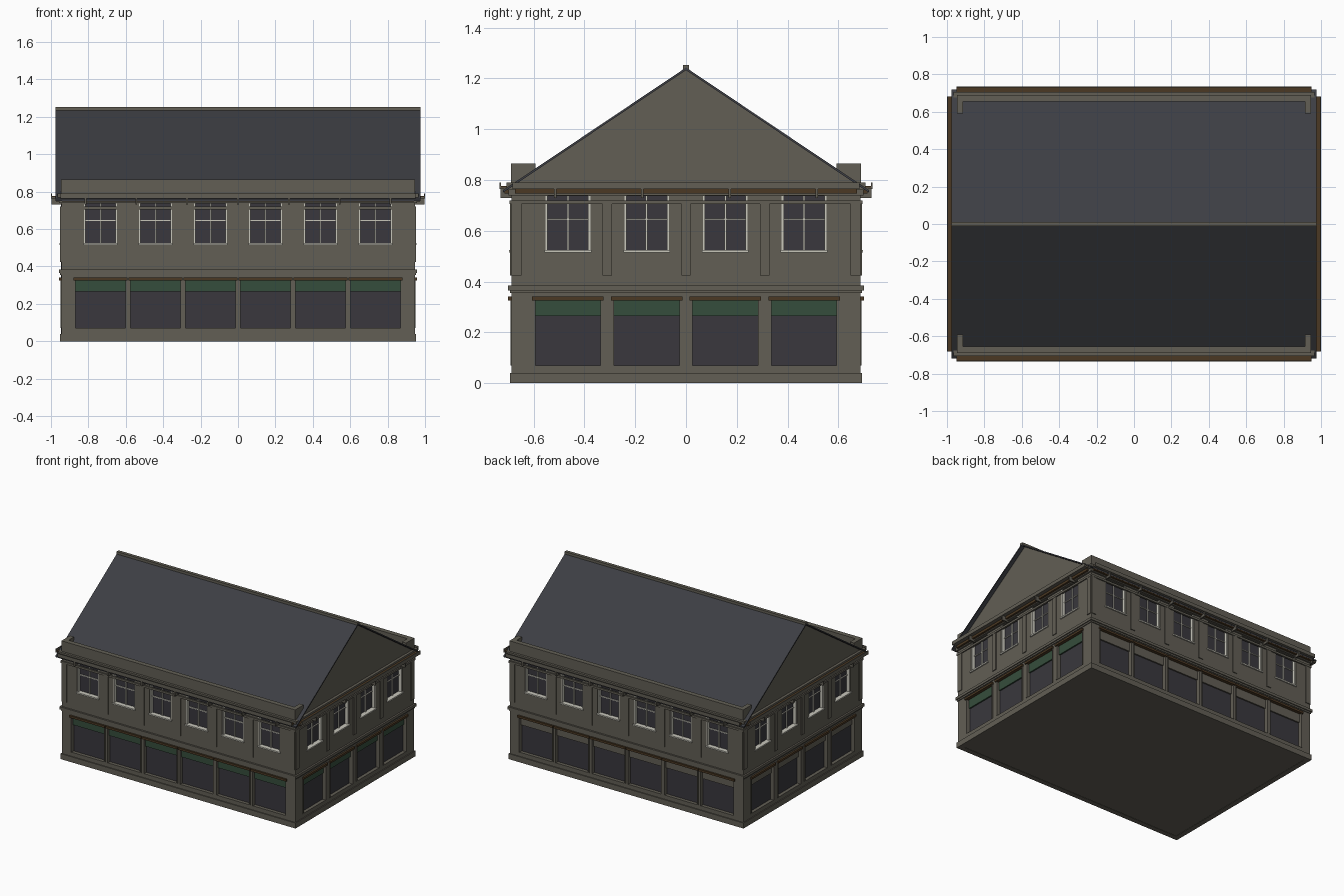
import bpy
import bmesh
from mathutils import Matrix

cube = bpy.data.objects.get("Cube")
if cube:
    bpy.data.objects.remove(cube, do_unlink=True)


def material(name, color):
    m = bpy.data.materials.new(name)
    m.use_nodes = True
    m.diffuse_color = (*color, 1)
    m.node_tree.nodes["Principled BSDF"].inputs["Base Color"].default_value = (*color, 1)
    return m


STONE = material("stone", (.122, .113, .09))
SLATE = material("slate", (.046, .048, .056))
GLASS = material("dark glass", (.041, .039, .047))
GREEN = material("green fascia", (.036, .075, .045))
BROWN = material("brown wood", (.07, .04, .017))
WHITE = material("white frame", (.58, .57, .5))

HX, HY = .945, .687          # half size of the wall faces
INSET = .03                  # depth of the openings
parts = {}


def part(name, mat):
    if name not in parts:
        parts[name] = (bmesh.new(), mat)
    return parts[name][0]


def box(name, mat, lo, hi, m=Matrix()):
    """Add an axis-aligned box, moved by m, to the named part."""
    size = [b - a for a, b in zip(lo, hi)]
    mid = [(a + b) / 2 for a, b in zip(lo, hi)]
    bmesh.ops.create_cube(part(name, mat), size=1,
                          matrix=m @ Matrix.Translation(mid) @ Matrix.Diagonal((*size, 1)))


def prism(name, mat, profile, x0, x1):
    """Extrude a closed y-z profile along x."""
    bm = part(name, mat)
    a = [bm.verts.new((x0, y, z)) for y, z in profile]
    b = [bm.verts.new((x1, y, z)) for y, z in profile]
    n = len(profile)
    bm.faces.new(a)
    bm.faces.new(b[::-1])
    for i in range(n):
        bm.faces.new((a[i], b[i], b[(i + 1) % n], a[(i + 1) % n]))


def facade(side, turn, half, dist, bays, pitch, shop_w, fascia, gutter):
    """One wall: u runs along it, d is the distance out from the wall face."""
    m = Matrix.Rotation(turn, 4, 'Z')

    def add(name, mat, u0, u1, d0, d1, z0, z1):
        box(side + "_" + name, mat, (u0, -dist - d1, z0), (u1, -dist - d0, z1), m)

    centres = [(i - (bays - 1) / 2) * pitch for i in range(bays)]

    # Solid bands and the piers between openings
    for z0, z1 in ((0, .07), (.335, .52), (.737, .79)):
        add("wall", STONE, -half, half, -INSET, 0, z0, z1)
    for width, z0, z1 in ((shop_w, .07, .335), (.176, .52, .737)):
        edges = [-half] + [c + s * width / 2 for c in centres for s in (-1, 1)] + [half]
        for u0, u1 in zip(edges[::2], edges[1::2]):
            add("wall", STONE, u0, u1, -INSET, 0, z0, z1)

    # Plinth, string course, frieze moulding and cornice
    for out, z0, z1 in ((.007, 0, .04), (.006, .355, .366), (.013, .366, .385),
                        (.008, .705, .72), (.012, .74, .76), (.02, .76, .79)):
        add("mouldings", STONE, -half - out, half + out, -.005, out, z0, z1)

    # Pilasters between the upper windows and at the corners
    for i in range(bays - 1):
        u = (centres[i] + centres[i + 1]) / 2
        add("pilasters", STONE, u - .018, u + .018, 0, .006, .425, .705)
    for s in (-1, 1):
        u = s * (half - .02)
        add("pilasters", STONE, u - .02, u + .02, 0, .006, .425, .705)

    for c in centres:
        # Shop front: glass, fascia panel, slim jambs and blind box
        w = shop_w / 2
        add("shop_glass", GLASS, c - w, c + w, -INSET, -INSET + .005, .07, .265)
        add("shop_fascia", fascia, c - w, c + w, -INSET, -.015, .265, .333)
        add("blind_boxes", BROWN, c - w - .012, c + w + .012, -.01, .013, .326, .341)
        for s in (-1, 1):
            u = c + s * (w + .004)
            add("shop_jambs", STONE, u - .004, u + .004, 0, .004, .07, .326)
        # Upper window: glass, frame, bars and sill
        w = .088
        add("window_glass", GLASS, c - w, c + w, -INSET, -INSET + .005, .52, .737)
        for s in (-1, 1):
            u = c + s * (w - .004)
            add("window_frames", WHITE, u - .004, u + .004, -INSET, -.002, .52, .737)
        add("window_frames", WHITE, c - .004, c + .004, -INSET, -.016, .52, .737)
        add("window_frames", WHITE, c - w, c + w, -INSET, -.018, .642, .648)
        add("window_sills", WHITE, c - w - .004, c + w + .004, -INSET, .009, .515, .525)

    # Gutter with its wooden backing and hangers
    length, d0, d1 = gutter
    add("gutter", STONE, -length, length, d0, d1, .764, .771)
    for a, b in ((d0, d0 + .006), (d1 - .006, d1)):
        add("gutter", STONE, -length, length, a, b, .771, .79)
    add("gutter_lining", BROWN, -length + .002, length - .002, d0 + .006, d1 - .006, .771, .777)
    add("gutter_lining", BROWN, -length + .01, length - .01, d0 - .01, d0 + .014, .747, .764)
    spacing = .272 if bays == 6 else .343
    for i in range(bays + 1 if bays == 6 else bays):
        u = (i - (bays if bays == 6 else bays - 1) / 2) * spacing
        add("gutter_hangers", STONE, u - .005, u + .005, 0, d1 - .004, .73, .764)


QUARTER = 1.57079633
LONG = (6, .294, .265)
SHORT = (4, .31, .257)
facade("front", 0, HX, HY, *LONG, GREEN, (.95, .013, .048))
facade("right", QUARTER, HY, HX, *SHORT, GREEN, (.683, .013, .055))
facade("back", 2 * QUARTER, HX, HY, *LONG, STONE, (.95, .013, .048))
facade("left", 3 * QUARTER, HY, HX, *SHORT, STONE, (.683, .013, .055))

# Solid core behind the openings
box("core", STONE, (-HX + INSET, -HY + INSET, .002), (HX - INSET, HY - INSET, .785))

# Gables, roof slopes and ridge
SLOPE, TOP = .67, 1.243


def roof_z(y):
    return TOP - SLOPE * abs(y)


prism("gables", STONE, [(-.68, .77), (.68, .77), (.68, roof_z(.68) - .008),
                        (0, TOP - .008), (-.68, roof_z(.68) - .008)], -HX, HX)
for s, name in ((-1, "front_roof"), (1, "back_roof")):
    e = .72
    prism(name, SLATE, [(0, TOP), (s * e, roof_z(e)), (s * e, roof_z(e) - .01),
                        (0, TOP - .01)], -.975, .975)
box("ridge_cap", STONE, (-.975, -.012, TOP - .008), (.975, .012, 1.253))

# Parapets with short returns at the corners
for s in (-1, 1):
    y0, y1 = sorted((s * .655, s * .69))
    box("parapets", STONE, (-.947, y0, .77), (.947, y1, .866))
    for t in (-1, 1):
        x0, x1 = sorted((t * .914, t * .947))
        y0, y1 = sorted((s * .592, s * .656))
        box("parapets", STONE, (x0, y0, .77), (x1, y1, .866))

# Turn every part into an object
for name, (bm, mat) in parts.items():
    bmesh.ops.recalc_face_normals(bm, faces=bm.faces)
    mesh = bpy.data.meshes.new(name)
    bm.to_mesh(mesh)
    bm.free()
    mesh.materials.append(mat)
    bpy.context.collection.objects.link(bpy.data.objects.new(name, mesh))
